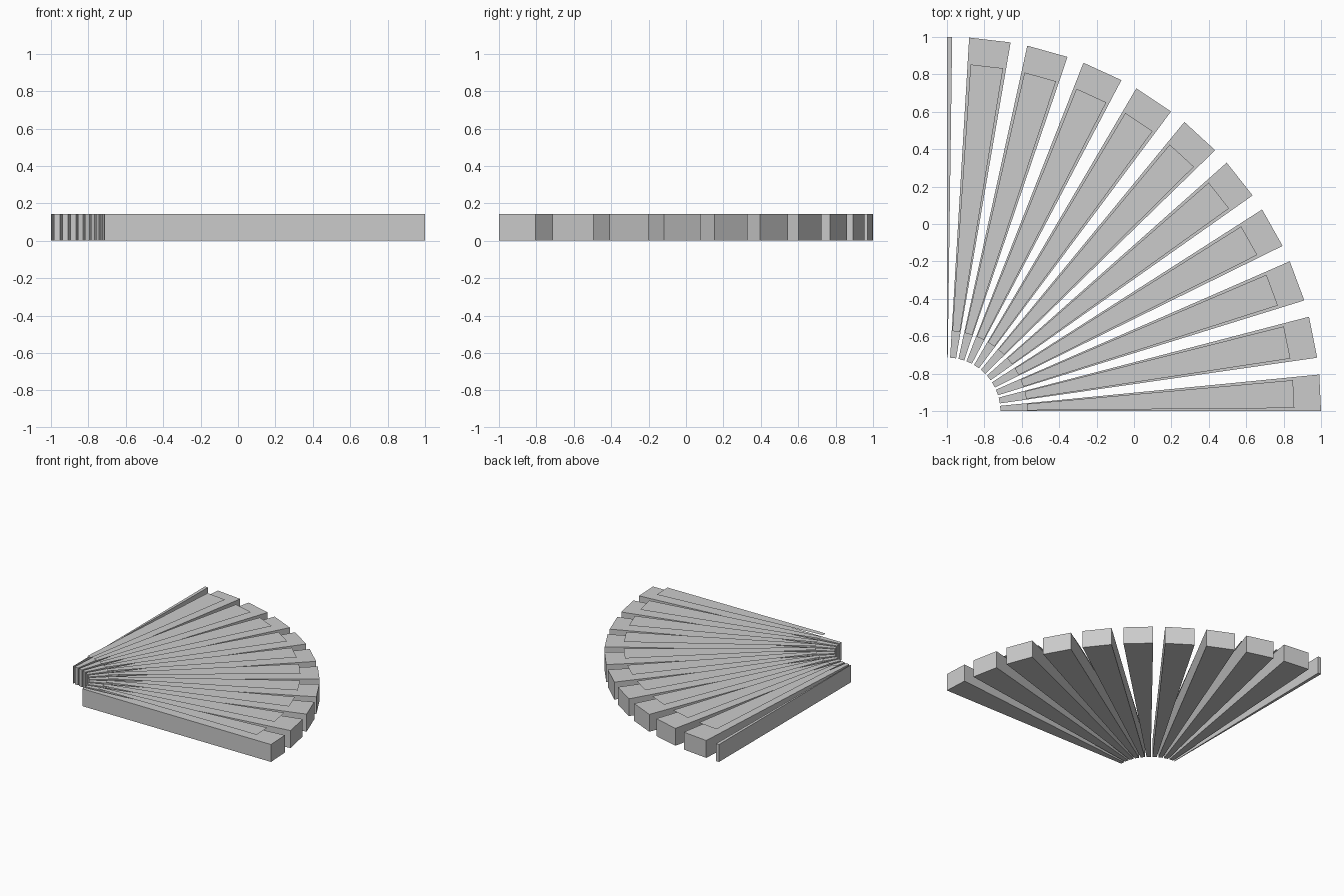
import bpy, bmesh
from math import radians, cos, sin

cube = bpy.data.objects.get("Cube")
if cube:
    bpy.data.objects.remove(cube, do_unlink=True)

grey = bpy.data.materials.new("light_grey")
grey.use_nodes = True
colour = (0.6, 0.6, 0.6, 1)
grey.diffuse_color = colour
grey.node_tree.nodes["Principled BSDF"].inputs["Base Color"].default_value = colour

PITCH, START, WIDTH = 9.0, -0.8, 6.4   # degrees
UNIT = 1 / 7                           # wedge thickness, the base measure
HUB = -1                               # fan centre in x and y


def sector(name, a0, a1, r0, r1, z, height=0):
    """Straight-edged ring slice around the hub: a flat sheet, or a solid if height is given."""
    bm = bmesh.new()
    corners = [(r0, a0), (r1, a0), (r1, a1), (r0, a1)]
    base = bm.faces.new([
        bm.verts.new((HUB + r * cos(radians(a)), HUB + r * sin(radians(a)), z))
        for r, a in corners])
    if height:
        top = bmesh.ops.extrude_face_region(bm, geom=[base])["geom"]
        bmesh.ops.translate(bm, vec=(0, 0, height),
                            verts=[v for v in top if isinstance(v, bmesh.types.BMVert)])
        bmesh.ops.recalc_face_normals(bm, faces=bm.faces)
    mesh = bpy.data.meshes.new(name)
    bm.to_mesh(mesh)
    bm.free()
    mesh.materials.append(grey)
    obj = bpy.data.objects.new(name, mesh)
    bpy.context.collection.objects.link(obj)


# Fan of wedges, trimmed to a quarter turn at both ends
for i in range(11):
    a0 = max(0, START + PITCH * i)
    a1 = min(90, START + PITCH * i + WIDTH)
    sector(f"wedge_{i + 1}", a0, a1, 2 * UNIT, 14 * UNIT, 0, UNIT)
    # Flat sheet hovering just above each full wedge
    if a1 - a0 > 2:
        sector(f"top_sheet_{i + 1}", a0 + 0.5, a1 - 0.5, 3 * UNIT, 13 * UNIT, 1.25 * UNIT)
